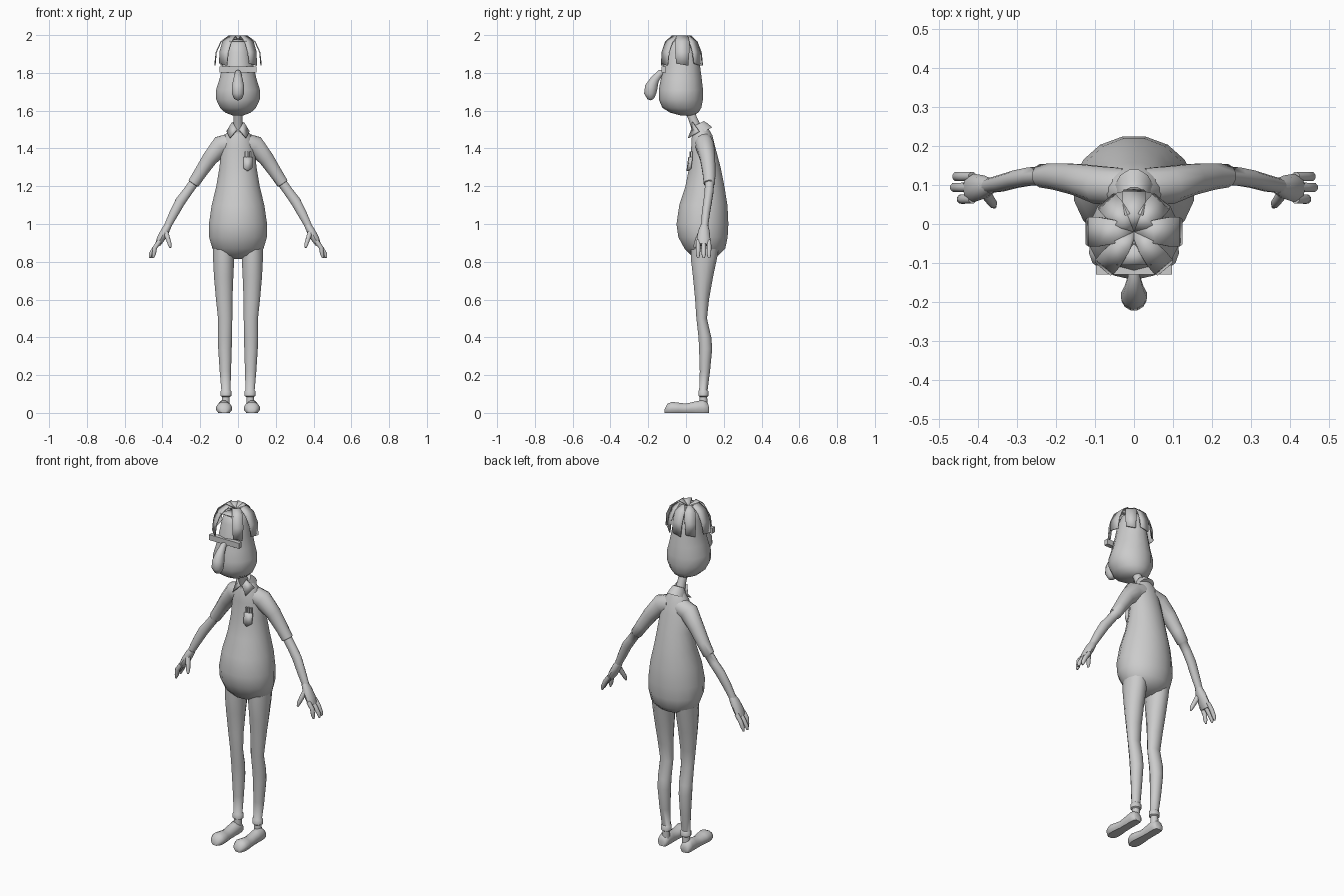
import bpy, math
from mathutils import Vector

GREY = bpy.data.materials.new("plain grey")
GREY.diffuse_color = (0.6, 0.6, 0.6, 1)


def make(name, verts, faces, mirror=False, thick=0, angle=40):
    me = bpy.data.meshes.new(name)
    me.from_pydata([tuple(v) for v in verts], [], faces)
    me.materials.append(GREY)
    ob = bpy.data.objects.new(name, me)
    bpy.context.collection.objects.link(ob)
    bpy.ops.object.select_all(action='DESELECT')
    ob.select_set(True)
    bpy.context.view_layer.objects.active = ob
    bpy.ops.object.mode_set(mode='EDIT')
    bpy.ops.mesh.select_all(action='SELECT')
    bpy.ops.mesh.normals_make_consistent(inside=False)
    bpy.ops.object.mode_set(mode='OBJECT')
    bpy.ops.object.shade_smooth_by_angle(angle=math.radians(angle))
    if thick:
        m = ob.modifiers.new("Thickness", 'SOLIDIFY')
        m.thickness = thick
        m.offset = 0
    if mirror:
        ob.modifiers.new("Mirror", 'MIRROR').use_mirror_merge = False
    return ob


def loft(name, rings, up, tangent=None, n=12, mirror=False, floor=False, angle=50):
    """Rings are (x, y, z, radius across, radius along the up axis)."""
    verts, faces = [], []
    pts = [Vector(r[:3]) for r in rings]
    for i, r in enumerate(rings):
        t = Vector(tangent) if tangent else pts[min(i + 1, len(pts) - 1)] - pts[max(i - 1, 0)]
        t.normalize()
        b = Vector(up)
        b = (b - t * b.dot(t)).normalized()
        a = b.cross(t)
        for k in range(n):
            w = math.tau * (k + 0.5) / n
            v = pts[i] + a * r[3] * math.cos(w) + b * r[4] * math.sin(w)
            if floor:
                v.z = max(v.z, 0)
            verts.append(v)
    for i in range(len(rings) - 1):
        for k in range(n):
            j = (k + 1) % n
            faces.append((i * n + k, i * n + j, i * n + n + j, i * n + n + k))
    faces += [tuple(range(n)), tuple(range(len(verts) - n, len(verts)))]
    return make(name, verts, faces, mirror, angle=angle)


def box(name, x0, x1, y0, y1, z0, z1):
    v = [(x, y, z) for x in (x0, x1) for y in (y0, y1) for z in (z0, z1)]
    return make(name, v, [(0, 1, 3, 2), (4, 6, 7, 5), (0, 4, 5, 1),
                          (2, 3, 7, 6), (0, 2, 6, 4), (1, 5, 7, 3)])


X, Y, Z = (1, 0, 0), (0, 1, 0), (0, 0, 1)

# Pear-shaped torso
loft("torso", [(0, cy, z, rx, ry) for z, cy, rx, ry in (
    (1.51, .082, .04, .035), (1.47, .085, .07, .055), (1.40, .092, .09, .066),
    (1.30, .10, .10, .085), (1.20, .10, .117, .105), (1.10, .092, .142, .13),
    (1.00, .087, .157, .14), (.93, .09, .156, .133), (.87, .10, .138, .11),
    (.835, .10, .10, .075), (.815, .10, .04, .03))], Y, Z, n=16)

# Legs with trouser hem
loft("leg", [(.075, .105, .92, .06, .08), (.076, .095, .82, .058, .072),
             (.076, .09, .72, .053, .055), (.073, .085, .60, .045, .038),
             (.068, .083, .50, .039, .029), (.069, .10, .40, .039, .035),
             (.069, .104, .34, .037, .036), (.067, .10, .22, .031, .028),
             (.064, .092, .12, .025, .023), (.064, .092, .115, .03, .028),
             (.064, .092, .09, .03, .028), (.064, .092, .085, .021, .021),
             (.066, .092, .04, .022, .022)], Y, Z, mirror=True)

# Long shoes
loft("shoe", [(.074, y, h * .4, rx, h * .6) for y, h, rx in (
    (.122, .03, .02), (.115, .055, .03), (.09, .07, .034), (.05, .062, .033),
    (0, .05, .034), (-.04, .055, .04), (-.075, .06, .043), (-.10, .048, .034),
    (-.113, .02, .016))], Z, Y, mirror=True, floor=True)

# Arms with a short sleeve edge
loft("arm", [(.03, .095, 1.43, .055, .05), (.09, .10, 1.415, .055, .05),
             (.15, .115, 1.345, .042, .041), (.20, .122, 1.27, .035, .035),
             (.236, .124, 1.215, .032, .031), (.238, .124, 1.212, .026, .025),
             (.268, .122, 1.17, .026, .024), (.305, .115, 1.12, .028, .023),
             (.34, .105, 1.055, .025, .022), (.375, .098, .985, .019, .019)],
     Y, mirror=True)

# Hands: palm, three fingers and a thumb
loft("palm", [(.368, .098, .995, .019, .02), (.385, .095, .965, .023, .03),
              (.41, .093, .92, .022, .036), (.425, .092, .89, .015, .034)],
     Y, n=10, mirror=True)
for i, (y, tip) in enumerate(((.064, .45), (.094, .468), (.122, .462))):
    loft("finger_%d" % (i + 1), [(.415, y, .91, .013, .012), (.44, y, .875, .013, .013),
                                 (tip - .005, y, .84, .011, .012), (tip, y, .82, .005, .006)],
         Y, n=8, mirror=True)
loft("thumb", [(.385, .085, .965, .015, .016), (.372, .065, .925, .013, .014),
               (.362, .052, .895, .011, .012), (.358, .045, .875, .005, .006)],
     Y, n=8, mirror=True)

# Neck
loft("neck", [(0, .01, 1.62, .026, .026), (0, .035, 1.56, .024, .024),
              (0, .07, 1.47, .03, .03)], X)

# Collar band and two pointed front flaps
loft("collar", [(0, .088, 1.485, .06, .05), (0, .075, 1.51, .048, .042),
                (0, .065, 1.53, .034, .032)], X)
make("collar_flap", [(.004, .03, 1.50), (.03, .035, 1.54), (.06, .07, 1.49),
                     (.042, .012, 1.455)], [(0, 1, 2, 3)], mirror=True, thick=.006)

# Head, wide at the jaw
loft("head", [(0, cy, z, rx, ry) for z, cy, rx, ry in (
    (1.575, .005, .03, .035), (1.59, -.01, .07, .075), (1.615, -.022, .097, .103),
    (1.66, -.027, .119, .117), (1.71, -.027, .119, .117), (1.77, -.025, .10, .108),
    (1.84, -.022, .084, .096), (1.91, -.02, .072, .083), (1.955, -.02, .058, .064),
    (1.972, -.02, .03, .034))], Y, Z, n=14)

# Drooping nose
loft("nose", [(0, -.10, 1.80, .014, .014), (0, -.135, 1.80, .018, .016),
              (0, -.165, 1.765, .024, .025), (0, -.184, 1.725, .035, .034),
              (0, -.190, 1.69, .033, .033), (0, -.185, 1.665, .02, .022),
              (0, -.182, 1.657, .007, .008)], X)

# Single straight eyebrow
box("eyebrow", -.098, .098, -.13, -.105, 1.803, 1.835)

# Hair: strips arching from the crown
strip = ((0, 1.97, .25), (.05, 1.995, .8), (.09, 1.965, 1), (.115, 1.91, 1), (.122, 1.85, .85))
for name, deg, width in (("right", 0, .075), ("left", 180, .075), ("front_right", 310, .06),
                         ("front_left", 230, .06), ("back_right", 48, .06),
                         ("back_left", 132, .06), ("back", 90, .06)):
    w = math.radians(deg)
    d, s = Vector((math.cos(w), math.sin(w), 0)), Vector((-math.sin(w), math.cos(w), 0))
    pull = 1 if deg in (0, 180, 230, 310) else .87
    verts = [Vector((0, -.02, z)) + d * r * pull + s * width * f * e
             for r, z, f in strip for e in (-.5, .5)]
    verts[-1].z -= .012
    make("hair_" + name, verts, [(i, i + 1, i + 3, i + 2) for i in (0, 2, 4, 6)],
         thick=.006, angle=30)
make("hair_forelock", [(0, -.05, 1.98), (.045, -.105, 1.965), (-.045, -.105, 1.965)],
     [(0, 1, 2)], thick=.005)

# Shirt pocket with pens
make("pocket", [(.03, .018, 1.355), (.075, .03, 1.355), (.075, .022, 1.295),
                (.052, .008, 1.28), (.03, .01, 1.295)], [(0, 1, 2, 3, 4)], thick=.012)
for i in range(3):
    x = .034 + i * .014
    box("pen_%d" % (i + 1), x, x + .008, .018 + i * .003, .028 + i * .003, 1.34, 1.385)
